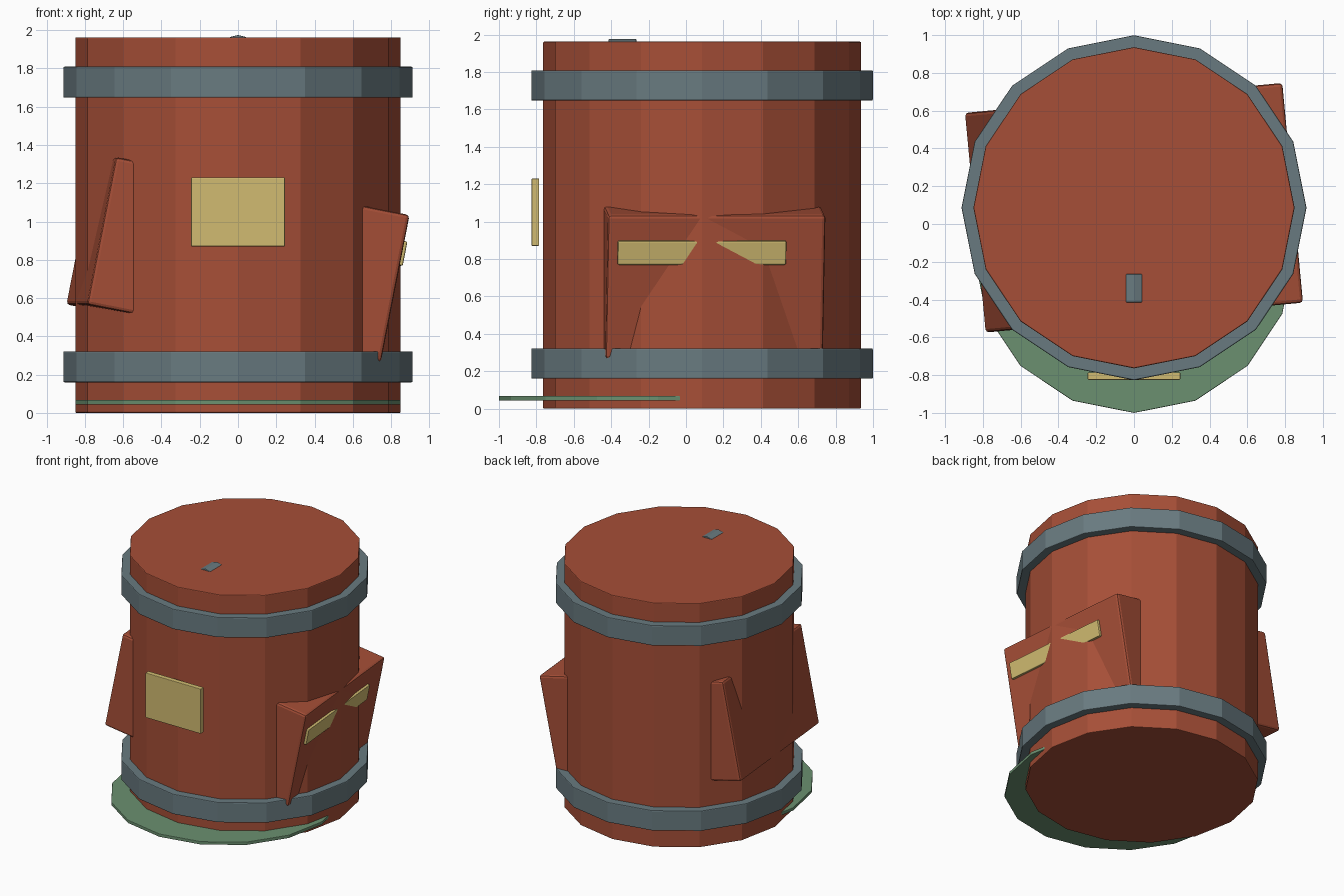
import bpy, math
from mathutils import Matrix, Vector

if "Cube" in bpy.data.objects:
    bpy.data.objects.remove(bpy.data.objects["Cube"])

CY = 0.086  # drum axis sits slightly behind the origin


def material(name, rgb):
    m = bpy.data.materials.new(name)
    m.diffuse_color = (*rgb, 1)
    m.use_nodes = True
    m.node_tree.nodes["Principled BSDF"].inputs["Base Color"].default_value = m.diffuse_color
    return m


RUST = material("rust_red", (0.38, 0.077, 0.038))
STEEL = material("blue_grey", (0.14, 0.195, 0.215))
YELLOW = material("pale_yellow", (0.64, 0.50, 0.165))
GREEN = material("green", (0.147, 0.28, 0.162))


def finish(name, mat, bevel):
    ob = bpy.context.object
    ob.name = name
    ob.data.materials.append(mat)
    if bevel:
        b = ob.modifiers.new("bevel", 'BEVEL')
        b.width = bevel
        b.segments = 2
        b.limit_method = 'ANGLE'
        b.angle_limit = math.radians(40)
    return ob


def drum(name, radius, z0, z1, mat, y=CY, bevel=0.006):
    bpy.ops.mesh.primitive_cylinder_add(vertices=16, radius=radius, depth=z1 - z0,
                                        location=(0, y, (z0 + z1) / 2))
    return finish(name, mat, bevel)


def box(name, size, loc, mat, bevel, frame=None):
    bpy.ops.mesh.primitive_cube_add(size=1)
    ob = finish(name, mat, bevel)
    ob.data.transform(Matrix.Diagonal((*size, 1)))
    ob.matrix_world = (frame or Matrix()) @ Matrix.Translation(loc)
    return ob


# Barrel and its two hoops
drum("barrel_body", 0.85, 0.0, 1.962, RUST)
for name, z in (("lower_hoop", 0.16), ("upper_hoop", 1.647)):
    drum(name, 0.913, z, z + 0.162, STEEL)

# Thin disc slid forward under the barrel
drum("spill_disc", 0.85, 0.043, 0.068, GREEN, y=-0.15, bevel=0.004)

# Tilted block passing right through the barrel, its ends showing on both sides
tilt = (Matrix.Translation(Vector((0, CY, 0.80)))
        @ Matrix.Rotation(0.094, 4, 'Z') @ Matrix.Rotation(0.194, 4, 'Y'))
box("side_block", (1.572, 1.168, 0.785), (0, 0, 0), RUST, 0.018, tilt)

# Yellow strip on the right end of the block
box("side_strip", (0.06, 0.905, 0.13), (0.776, -0.078, 0.19), YELLOW, 0.008, tilt)

# Blank label plate on the front
box("label_plate", (0.49, 0.04, 0.36), (0, -0.805, 1.05), YELLOW, 0.004)

# Vent plug lying mostly sunk in the lid
bpy.ops.mesh.primitive_cylinder_add(vertices=12, radius=0.08, depth=0.15,
                                    location=(0, -0.34, 1.895),
                                    rotation=(math.pi / 2, 0, 0))
finish("vent_plug", STEEL, 0.004)
